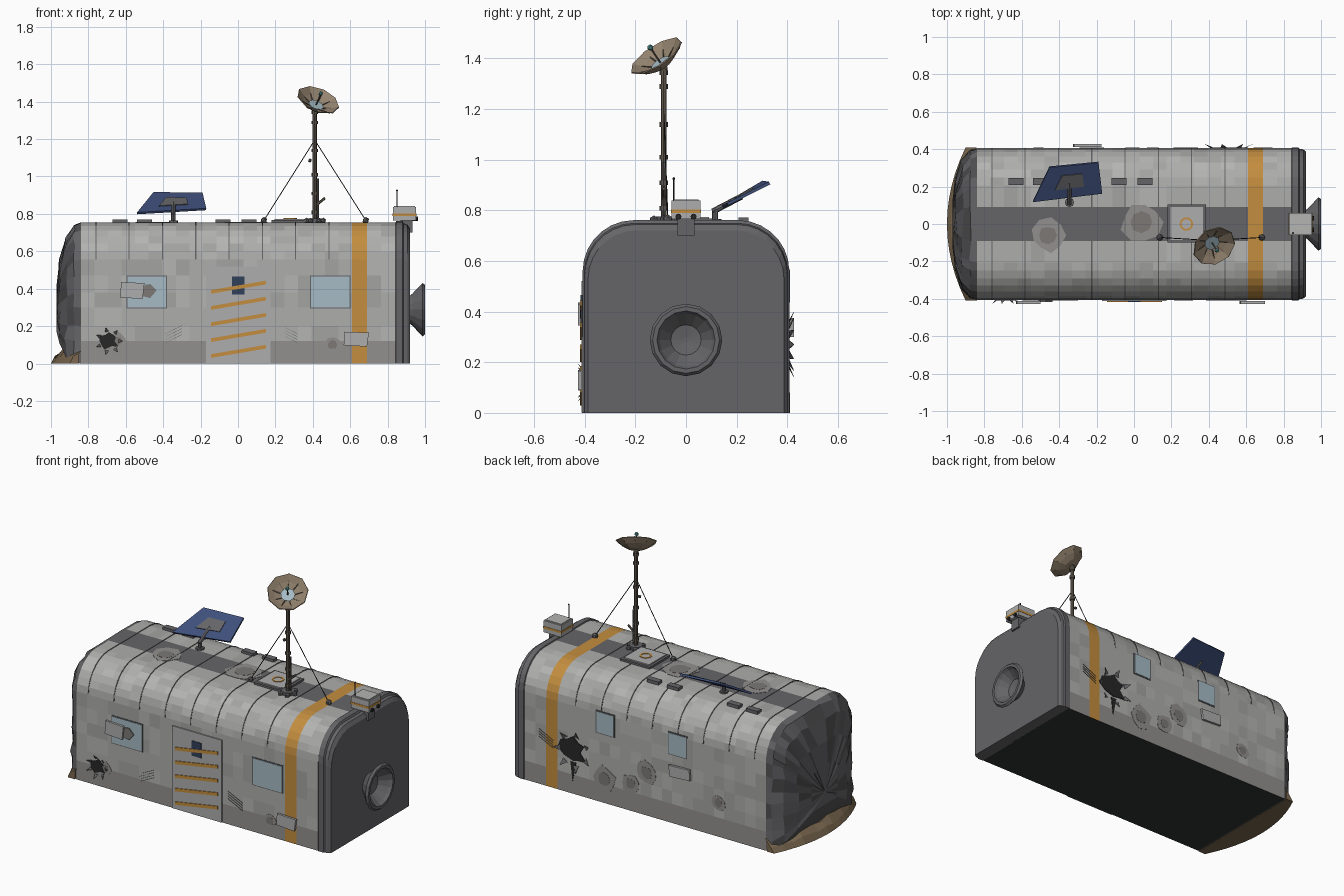
import bpy, bmesh, math, random
from mathutils import Vector as V, Matrix

if "Cube" in bpy.data.objects:
    bpy.data.objects.remove(bpy.data.objects["Cube"])

random.seed(4)
W, H, R = 0.405, 0.755, 0.2
COL = dict(hull1=(.42, .42, .41), hull2=(.37, .37, .36), hull3=(.46, .46, .45), low=(.29, .28, .27),
           dark=(.13, .13, .14), nose1=(.08, .08, .085), nose2=(.13, .13, .14), under=(.03, .035, .035),
           orange=(.55, .27, .05), glass=(.38, .5, .56), navy=(.03, .05, .1), plate=(.42, .42, .43),
           scorch=(.2, .19, .18), black=(.02, .02, .02), blue=(.05, .08, .2), brown=(.3, .23, .16),
           dirt=(.2, .14, .08), mast=(.12, .1, .075), teal=(.1, .35, .35))


def mat(name):
    m = bpy.data.materials.get(name)
    if not m:
        m = bpy.data.materials.new(name)
        m.diffuse_color = (*COL[name], 1)
        m.use_nodes = True
        m.node_tree.nodes["Principled BSDF"].inputs["Base Color"].default_value = m.diffuse_color
    return m


def finish(name, bm, mats):
    bmesh.ops.recalc_face_normals(bm, faces=bm.faces)
    me = bpy.data.meshes.new(name)
    bm.to_mesh(me)
    bm.free()
    for m in mats:
        me.materials.append(mat(m))
    ob = bpy.data.objects.new(name, me)
    bpy.context.collection.objects.link(ob)
    return ob


def loft(name, rings, mats, pick=lambda c: 0, closed=True, caps=(False, False)):
    bm = bmesh.new()
    rows = [[bm.verts.new(p) for p in r] for r in rings]
    n = len(rows[0])
    for a, b in zip(rows, rows[1:]):
        for i in range(n if closed else n - 1):
            j = (i + 1) % n
            bm.faces.new((a[i], a[j], b[j], b[i]))
    for flag, row in zip(caps, (rows[0], rows[-1])):
        if flag:
            bm.faces.new(row)
    for f in bm.faces:
        f.material_index = pick(f.calc_center_median())
    return finish(name, bm, mats)


def lathe(name, prof, base, axis, n, m, caps=(False, False)):
    q = V((0, 0, 1)).rotation_difference(V(axis))
    rings = [[V(base) + q @ V((r * math.cos(t), r * math.sin(t), h))
              for t in (2 * math.pi * i / n for i in range(n))] for r, h in prof]
    return loft(name, rings, [m], caps=caps)


def rod(name, p, q, r, m, n=8):
    d = V(q) - V(p)
    return lathe(name, [(r, 0), (r, d.length)], p, d.normalized(), n, m, (True, True))


def ball(name, p, r, m):
    bm = bmesh.new()
    bmesh.ops.create_icosphere(bm, subdivisions=1, radius=r, matrix=Matrix.Translation(p))
    return finish(name, bm, [m])


def box(name, lo, hi, m):
    pts = [(lo[0], lo[1]), (hi[0], lo[1]), (hi[0], hi[1]), (lo[0], hi[1])]
    return loft(name, [[(x, y, z) for x, y in pts] for z in (lo[2], hi[2])], [m], caps=(True, True))


SIDE = dict(F=lambda u, v, d: (u, -W - d, v), B=lambda u, v, d: (u, W + d, v), T=lambda u, v, d: (u, v, H + d))


def plate(name, side, pts, d, m, d0=-0.004):
    return loft(name, [[SIDE[side](u, v, k) for u, v in pts] for k in (d0, d)], [m], caps=(True, True))


def rect(u0, v0, u1, v1):
    return [(u0, v0), (u1, v0), (u1, v1), (u0, v1)]


def blob(u, v, r, lo, n):
    return [(u + r * k * math.cos(t), v + r * k * math.sin(t)) for k, t in
            ((random.uniform(lo, 1), 2 * math.pi * i / n) for i in range(n))]


# Hull cross-section: straight sides, rounded roof corners
half = [(W, z) for z in (0, .06, .12, .2, .3, .38, .47)]
half += [(W - R + R * math.cos(t), H - R + R * math.sin(t)) for t in (math.pi / 2 * i / 7 for i in range(8))]
half += [(.09, H)]
prof = half + [(-y, z) for y, z in reversed(half)]


def section(x, s=1.0, zc=0.0, jit=0.0):
    j = lambda: random.uniform(-jit, jit)
    return [V((x + j(), y * s + j(), max(0, zc + (z - zc) * s + j()))) for y, z in prof]


def hull_pick(c):
    if c.z < .01:
        return 5
    if .61 < c.x < .69:
        return 4
    if c.z > .75 and abs(c.y) < .09:
        return 6
    return 3 if c.z < .12 else random.choice((0, 0, 0, 1, 2))


xs = [-.84 + 1.45 * i / 20 for i in range(21)] + [.69, .765, .85]
loft("hull", [section(x) for x in xs], ["hull1", "hull2", "hull3", "low", "orange", "under", "dark"], hull_pick)

# Dark end collar and end wall
loft("end_collar", [section(.842), section(.845, 1.008), section(.88, 1.008), section(.886, .992),
                    section(.905, .985), section(.92, .955)], ["dark"], caps=(True, True))

# Crumpled dome at the other end
steps = [(-.84, 1, 0), (-.875, .965, .006), (-.92, .84, .01), (-.95, .6, .009), (-.965, .32, .006), (-.97, .03, 0)]
loft("crumpled_nose", [section(x, s, .25, j) for x, s, j in steps], ["nose1", "nose2", "dark"],
     lambda c: random.randrange(3), caps=(False, True))

# Dirt bank pushed up by the nose
rings = []
for i in range(13):
    y = -.41 + .82 * i / 12
    xo = -1 + .1 * (y / .41) ** 2
    rings.append([(xo, y, 0), (xo + .02, y, .035 + random.uniform(-.01, .01)),
                  (xo + .06, y, .075 + random.uniform(-.02, .02)), (-.85, y, .05), (-.85, y, 0)])
loft("dirt_bank", rings, ["dirt"], caps=(True, True))

# Docking ring
lathe("docking_ring", [(.055, -.01), (.085, .03), (.128, .07), (.143, .085), (.132, .098), (.115, .098),
                       (.105, .08), (.06, .03), (.01, .022)], (.902, 0, .288), (1, 0, 0), 16, "dark", (True, True))

# Roof seams following the section
for i in range(9):
    x = -.76 + .178 * i
    if .58 < x < .7:
        continue
    top = [(y, z) for y, z in prof if z > .55]
    loft("roof_seam", [[V((x + dx, y * s, z * s)) for y, z in top] for dx, s in
                       ((-.003, 1), (-.003, 1.004), (.003, 1.004), (.003, 1))], ["dark"], closed=False)

# Roof vents and hatch
for x in (-.67, -.54, -.12, .02):
    plate("roof_vent", "T", rect(x, .208, x + .08, .247), .016, "dark")
plate("hatch_frame", "T", rect(.18, -.1, .385, .105), .012, "dark")
plate("hatch_lid", "T", rect(.195, -.085, .37, .09), .019, "plate")
lathe("hatch_mark", [(.026, 0), (.026, .004), (.036, .004), (.036, 0)], (.28, 0, .773), (0, 0, 1), 16, "orange")

# Door with slanted stripes
plate("door", "F", rect(-.17, .002, .175, .52), .008, "plate")
plate("door_window", "F", rect(-.032, .37, .035, .465), .011, "navy")
for z in (.04, .125, .21, .297, .383):
    plate("door_stripe", "F", [(-.145, z - .01), (.15, z + .04), (.15, z + .06), (-.145, z + .01)], .013, "orange")

# Windows
for side, x0, z0, x1, z1 in (("F", -.59, .3, -.385, .465), ("F", .39, .3, .595, .465),
                             ("B", .217, .435, .337, .565), ("B", -.286, .435, -.166, .565)):
    plate("window_frame", side, rect(x0 - .006, z0 - .006, x1 + .006, z1 + .006), .003, "dark")
    plate("window_pane", side, rect(x0, z0, x1, z1), .005, "glass")

# Bolted repair plates
for side, x0, z0, x1, z1 in (("F", -.63, .345, -.5, .435), ("F", .565, .09, .7, .17), ("B", -.325, .3, -.175, .375)):
    plate("repair_plate", side, [(x0, z0 + .008), (x1 - .01, z0), (x1, z1 - .005), (x0 + .005, z1)], .022, "plate", .008)
plate("torn_strip", "F", [(-.51, .36), (-.47, .35), (-.435, .39), (-.47, .425), (-.5, .42)], .012, "scorch")

# Scorch marks and dents
for side, u, v, r in (("F", -.645, .12, .05), ("F", .505, .1, .05), ("B", .285, .15, .09), ("B", -.01, .27, .08),
                      ("B", .1, .17, .07), ("B", -.51, .21, .055), ("T", -.46, -.06, .1), ("T", .04, .01, .12)):
    plate("dent_outer", side, blob(u, v, r, .75, 9), .002, "low")
    plate("dent_centre", side, blob(u, v, r * .55, .75, 8), .003, "scorch")

# Torn holes with bent shards
for side, u, v, r in (("F", -.69, .12, .065), ("B", .5, .27, .115)):
    plate("torn_hole", side, blob(u, v, r, .4, 12), .004, "black")
    for i in range(7):
        t = 2 * math.pi * i / 7
        a, b, c = [(u + r * k * math.cos(t + o), v + r * k * math.sin(t + o)) for k, o in
                   ((.8, -.2), (.8, .2), (1.15, 0))]
        f = SIDE[side]
        loft("hole_shard", [[f(*a, 0), f(*b, 0), f(*c, .02)], [f(*a, .003), f(*b, .003), f(*c, .022)]],
             ["dark"], caps=(True, True))
plate("hole_drip", "B", [(.48, .2), (.52, .2), (.505, .08)], .003, "black")

# Scratches
for side, u, v, s in (("F", -.35, .155, 1), ("F", .265, .16, -1), ("B", .69, .3, 1)):
    for k in range(4):
        z = v + .016 * (k - 1.5)
        plate("scratch", side, [(u - .05, z - .025 * s), (u + .05, z + .022 * s), (u + .05, z + .025 * s)], .003, "dark")

# Mast with collars, braces and guy wires
mx, my = .41, -.088
rod("mast", (mx, my, .75), (mx, my, 1.36), .0115, "mast")
for z in (.8, .9, 1.0, 1.13, 1.28, 1.335):
    rod("mast_collar", (mx, my, z), (mx, my, z + .018), .0165, "mast")
rod("mast_cable", (mx + .018, my, .76), (mx + .018, my, .99), .005, "dark", 6)
rod("mast_bracket", (mx, my, .84), (mx + .055, my, .885), .007, "mast", 6)
ball("mast_lamp", (mx - .025, my, 1.085), .011, "mast")
for i in range(6):
    t = math.pi / 3 * i
    ball("base_bolt", (mx + .045 * math.cos(t), my + .045 * math.sin(t), .763), .017, "dark")
rod("mast_base", (mx, my, .75), (mx, my, .775), .04, "dark", 10)
for x in (.138, .683):
    rod("guy_wire", (x, -.072, .765), (mx, my, 1.195), .0025, "black", 5)
    ball("wire_anchor", (x, -.072, .765), .019, "dark")

# Dish
n = V((.33, -.52, .79)).normalized()
base = V((.413, -.094, 1.372))
dish = lathe("dish", [(.012, 0), (.045, .006), (.08, .024), (.117, .05)], base, n, 9, "brown", (True, False))
mod = dish.modifiers.new("thickness", "SOLIDIFY")
mod.thickness = .005
lathe("dish_centre", [(.042, .012), (.042, .015)], base, n, 9, "glass", (True, True))
rod("dish_feed", base, base + n * .085, .004, "mast", 6)
ball("dish_feed_tip", base + n * .09, .013, "teal")
q = V((0, 0, 1)).rotation_difference(n)
for i in range(9):
    t = 2 * math.pi * i / 9
    u = q @ V((math.cos(t), math.sin(t), 0))
    rod("dish_rib", base - n * .008, base + u * .1 + n * .032, .003, "mast", 4)
ball("dish_joint", (mx, my, 1.36), .018, "mast")

# Solar panel on a bent post
corners = [V((-.54, .12, .803)), V((-.452, .305, .912)), V((-.19, .33, .908)), V((-.17, .165, .825))]
up = (corners[2] - corners[0]).cross(corners[1] - corners[0]).normalized()
up = up if up.z > 0 else -up
mid = sum(corners, V()) / 4
panel = lambda s, a, b: [[mid + (c - mid) * s + up * d for c in corners] for d in (a, b)]
loft("solar_panel", panel(1, -.006, .006), ["blue"], caps=(True, True))
loft("solar_cell_patch", panel(.42, -.008, .008), ["dark"], caps=(True, True))
rod("panel_post", (-.345, .115, .75), (-.345, .115, .805), .012, "dark")
rod("panel_arm", (-.345, .105, .795), (-.345, .22, .855), .012, "dark")
rod("panel_foot", (-.345, .115, .75), (-.345, .115, .765), .025, "dark")

# Sensor box on the end wall
box("sensor_box", (.828, -.058, .765), (.952, .058, .838), "plate")
box("sensor_stripe", (.826, -.06, .79), (.954, .06, .803), "orange")
box("sensor_cap", (.835, -.05, .836), (.945, .05, .843), "hull3")
box("sensor_bracket", (.87, -.034, .7), (.932, .034, .768), "dark")
for y in (-.03, .03):
    rod("sensor_lens", (.9, y, .775), (.962, y, .775), .012, "black")
rod("sensor_aerial", (.85, -.048, .83), (.85, -.048, .925), .003, "black", 5)
ball("aerial_tip", (.85, -.048, .925), .006, "black")
